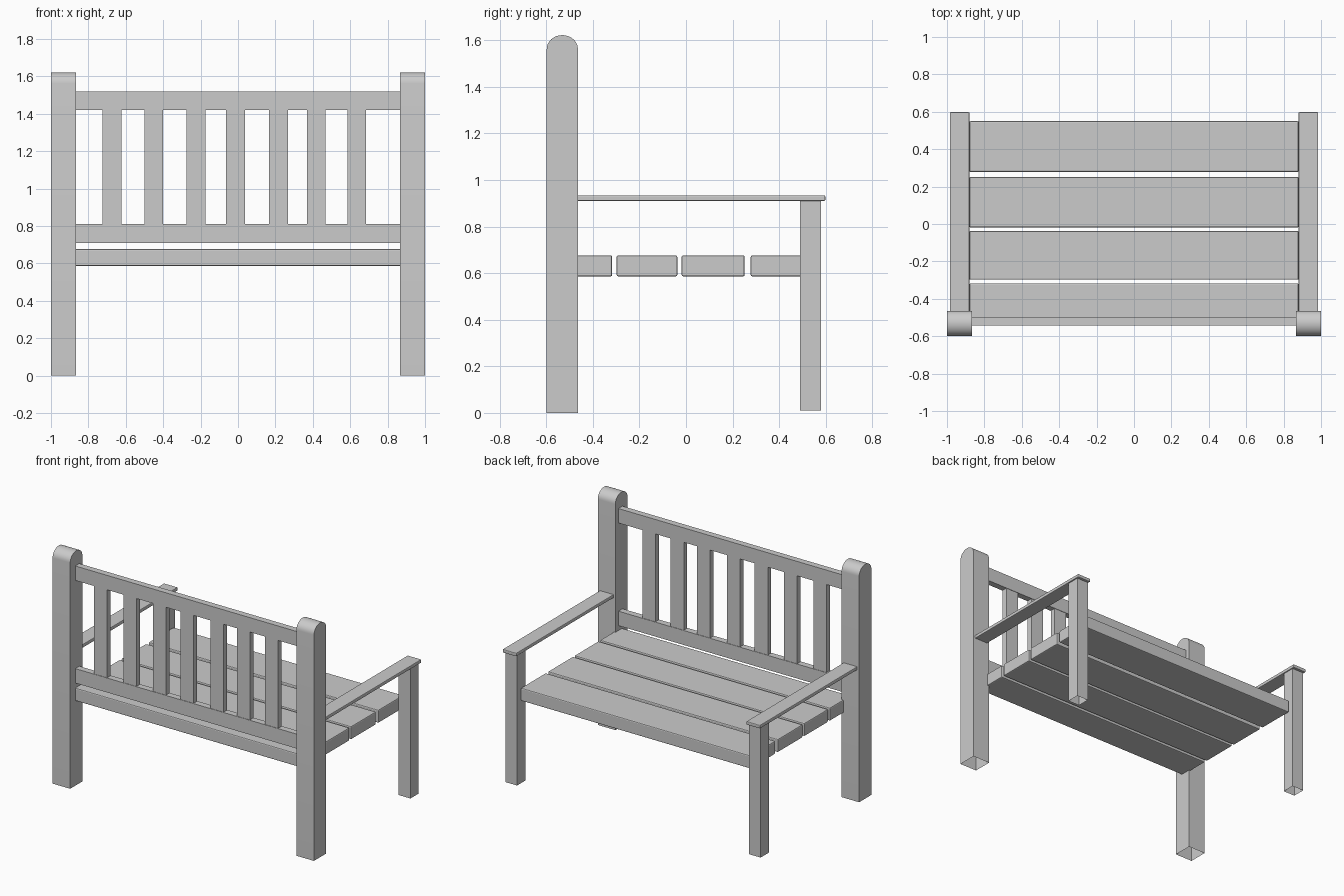
import bpy, bmesh, math

if "Cube" in bpy.data.objects:
    bpy.data.objects.remove(bpy.data.objects["Cube"])


def finish(name, bm, bevel=0.0):
    bmesh.ops.recalc_face_normals(bm, faces=bm.faces)
    mesh = bpy.data.meshes.new(name)
    bm.to_mesh(mesh)
    bm.free()
    ob = bpy.data.objects.new(name, mesh)
    bpy.context.collection.objects.link(ob)
    if bevel:
        mod = ob.modifiers.new("soft_edges", 'BEVEL')
        mod.width = bevel
        mod.segments = 2
    return ob


def box(name, x, y, z, bevel=0.0, open_bottom=False):
    """Box from (min, max) ranges, optionally without its bottom face."""
    bm = bmesh.new()
    bmesh.ops.create_cube(bm, size=1)
    for v in bm.verts:
        v.co = [r[0] + (c + 0.5) * (r[1] - r[0]) for c, r in zip(v.co, (x, y, z))]
    if open_bottom:
        low = [f for f in bm.faces if all(v.co.z < z[0] + 1e-5 for v in f.verts)]
        bmesh.ops.delete(bm, geom=low, context='FACES')
    return finish(name, bm, bevel)


def round_post(name, x, y, top):
    """Open-bottomed post whose top is rounded from front to back."""
    mid, r, rise, n = (y[0] + y[1]) / 2, (y[1] - y[0]) / 2, 0.06, 16
    prof = [(y[1], 0)]
    prof += [(mid + r * math.cos(math.pi * i / n),
              top - rise + rise * math.sin(math.pi * i / n)) for i in range(n + 1)]
    prof += [(y[0], 0)]
    bm = bmesh.new()
    a, b = [[bm.verts.new((px, py, pz)) for py, pz in prof] for px in x]
    bm.faces.new(a)
    bm.faces.new(b)
    for i in range(len(prof) - 1):
        bm.faces.new((a[i], a[i + 1], b[i + 1], b[i]))
    ob = finish(name, bm)
    bpy.context.view_layer.objects.active = ob
    ob.select_set(True)
    bpy.ops.object.shade_smooth_by_angle(angle=math.radians(35))
    ob.select_set(False)


# posts, legs and armrests on both sides
for side, s in (("left", -1), ("right", 1)):
    def span(a, b):
        return tuple(sorted((s * a, s * b)))
    round_post("back_post_" + side, span(0.866, 1.0), (-0.598, -0.464), 1.622)
    box("front_leg_" + side, span(0.887, 0.977), (0.49, 0.58), (0.01, 0.912),
        open_bottom=True)
    box("armrest_" + side, span(0.88, 0.985), (-0.475, 0.598), (0.91, 0.934), 0.005)

# seat planks
planks = [(-0.542, -0.317), (-0.298, -0.037), (-0.019, 0.252), (0.278, 0.55)]
for i, y in enumerate(planks):
    box(f"seat_plank_{i + 1}", (-0.88, 0.88), y, (0.586, 0.676), 0.007)

# backrest rails
for name, z in (("lower_rail", (0.71, 0.81)), ("top_rail", (1.42, 1.52))):
    box(name, (-0.875, 0.875), (-0.542, -0.498), z)

# backrest slats, unevenly spaced
for i, x in enumerate((-0.674, -0.45, -0.225, -0.013, 0.217, 0.418, 0.635)):
    box(f"back_slat_{i + 1}", (x - 0.05, x + 0.05), (-0.539, -0.501), (0.80, 1.43))
